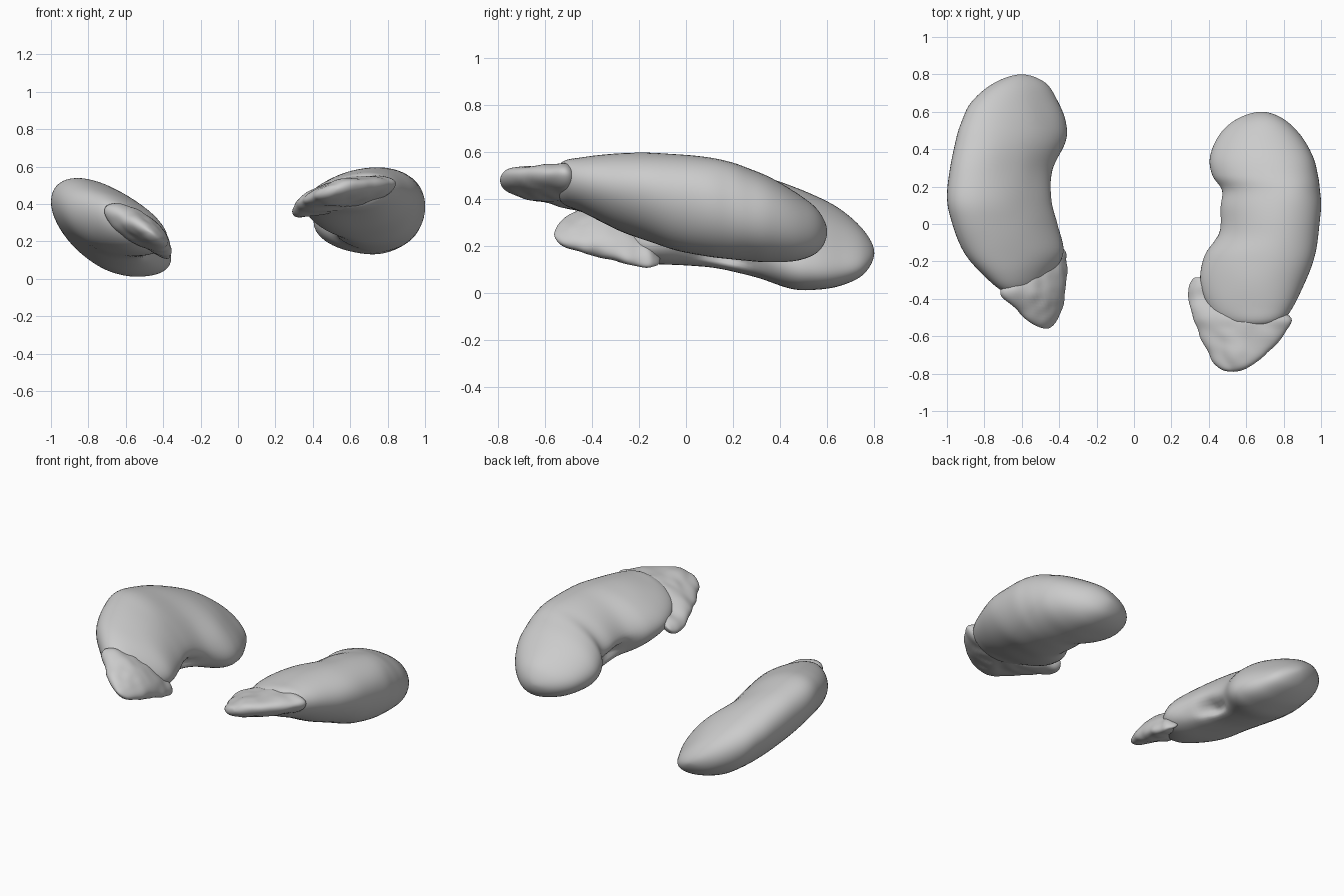
import bpy
import bmesh
import math
from mathutils import Vector, noise

if "Cube" in bpy.data.objects:
    bpy.data.objects.remove(bpy.data.objects["Cube"], do_unlink=True)

grey = bpy.data.materials.new("plain_grey")
grey.use_nodes = True
COLOUR = (0.6, 0.6, 0.6, 1)
grey.diffuse_color = COLOUR
grey.node_tree.nodes["Principled BSDF"].inputs["Base Color"].default_value = COLOUR


def spline(a, b, c, d, t):
    """Catmull-Rom blend of four section tuples."""
    return [0.5 * (2*q + (r - p)*t + (2*p - 5*q + 4*r - s)*t*t
                   + (3*q - p - 3*r + s)*t**3)
            for p, q, r, s in zip(a, b, c, d)]


def organ(name, sections, tilts, bump, grain, egg=0, hilum=None, steps=6, sides=56):
    """Loft slanted ovals along y; sections are (y, x0, x1, z0, z1)."""
    keys = [(y, (a + b)/2, (b - a)/2, (c + d)/2, (d - c)/2)
            for y, a, b, c, d in sections]
    front, back = keys[0][0], keys[-1][0]

    def flipped(k):
        # mirrored neighbour makes each pole round
        return (k[0], k[1], -k[2], k[3], -k[4])

    keys = [flipped(keys[1])] + keys + [flipped(keys[-2])]
    rows = []
    for i in range(1, len(keys) - 2):
        rows += [spline(*keys[i-1:i+3], s/steps) for s in range(steps)]
    rows.append(keys[-2])

    bm = bmesh.new()

    def vertex(row, angle):
        y, cx, hx, cz, hz = row
        # slant turns gradually from front to back; egg fattens the outer side
        tilt = tilts[0] + (tilts[1] - tilts[0]) * (y - front) / (back - front)
        rise = math.sin(angle) * math.cos(tilt) * (1 + egg * math.cos(angle))
        p = Vector((cx + hx*math.cos(angle), y,
                    cz + hz*(rise + math.cos(angle)*math.sin(tilt))))
        centre = Vector((cx, y, cz))
        out = (p - centre).normalized()
        p += out * bump * noise.noise(p * grain)
        if hilum:
            # hollow on the side facing the midline, below its upper lip
            mid_y, width, depth, facing, inward = hilum
            turn = math.atan2(math.sin(angle - facing), math.cos(angle - facing))
            f = math.exp(-((y - mid_y)/width)**2 - (turn/0.3)**2)
            p.x += inward * depth * f
            p += out * 0.02 * f * noise.noise(p * 14)
        return bm.verts.new(p)

    first = vertex(rows[0], 0)
    rings = [[vertex(r, math.tau*j/sides) for j in range(sides)] for r in rows[1:-1]]
    last = vertex(rows[-1], 0)
    for j in range(sides):
        k = (j + 1) % sides
        bm.faces.new((first, rings[0][j], rings[0][k]))
        bm.faces.new((last, rings[-1][k], rings[-1][j]))
        for a, b in zip(rings, rings[1:]):
            bm.faces.new((a[j], b[j], b[k], a[k]))
    bmesh.ops.recalc_face_normals(bm, faces=bm.faces)
    mesh = bpy.data.meshes.new(name)
    bm.to_mesh(mesh)
    bm.free()
    mesh.materials.append(grey)
    mesh.shade_smooth()
    obj = bpy.data.objects.new(name, mesh)
    bpy.context.collection.objects.link(obj)
    return obj


# Left kidney, hollow facing -x
organ("left_kidney", [
    (-.56, .62, .62, .47, .47),
    (-.53, .48, .77, .385, .55),
    (-.44, .395, .855, .34, .572),
    (-.30, .355, .92, .27, .585),
    (-.17, .375, .965, .22, .59),
    (-.05, .445, .985, .18, .585),
    (.09, .455, 1.0, .155, .572),
    (.18, .465, .993, .145, .555),
    (.26, .415, .985, .138, .53),
    (.36, .405, .96, .133, .49),
    (.48, .455, .89, .14, .415),
    (.565, .555, .795, .18, .345),
    (.60, .68, .68, .26, .26),
], (.25, 0), .006, 5, egg=.15, hilum=(.05, .11, .07, math.pi + .3, 1))

# Right kidney, hollow facing +x
organ("right_kidney", [
    (-.39, -.61, -.61, .29, .29),
    (-.355, -.71, -.52, .21, .38),
    (-.27, -.81, -.445, .15, .44),
    (-.15, -.91, -.375, .115, .48),
    (0, -.97, -.405, .11, .515),
    (.13, -1.0, -.435, .10, .53),
    (.29, -.985, -.43, .06, .495),
    (.44, -.955, -.365, .01, .45),
    (.54, -.925, -.365, .003, .41),
    (.65, -.87, -.405, .02, .35),
    (.755, -.745, -.475, .075, .26),
    (.80, -.60, -.60, .17, .17),
], (-.45, -.55), .006, 5, egg=-.12, hilum=(.15, .12, .07, -.3, -1))

# Thin, wrinkled glands capping the front poles
organ("left_gland", [
    (-.79, .53, .53, .48, .48),
    (-.765, .445, .61, .435, .52),
    (-.67, .385, .735, .40, .54),
    (-.57, .345, .81, .375, .548),
    (-.49, .31, .83, .355, .545),
    (-.40, .29, .60, .335, .47),
    (-.32, .30, .44, .335, .43),
    (-.285, .335, .335, .38, .38),
], (.5, .6), .01, 14)

organ("right_gland", [
    (-.56, -.47, -.47, .25, .25),
    (-.53, -.55, -.42, .205, .305),
    (-.45, -.64, -.385, .18, .36),
    (-.36, -.715, -.365, .15, .405),
    (-.28, -.62, -.36, .13, .36),
    (-.20, -.52, -.36, .112, .28),
    (-.145, -.45, -.365, .11, .20),
    (-.11, -.42, -.42, .14, .14),
], (-.75, -.75), .01, 14)
